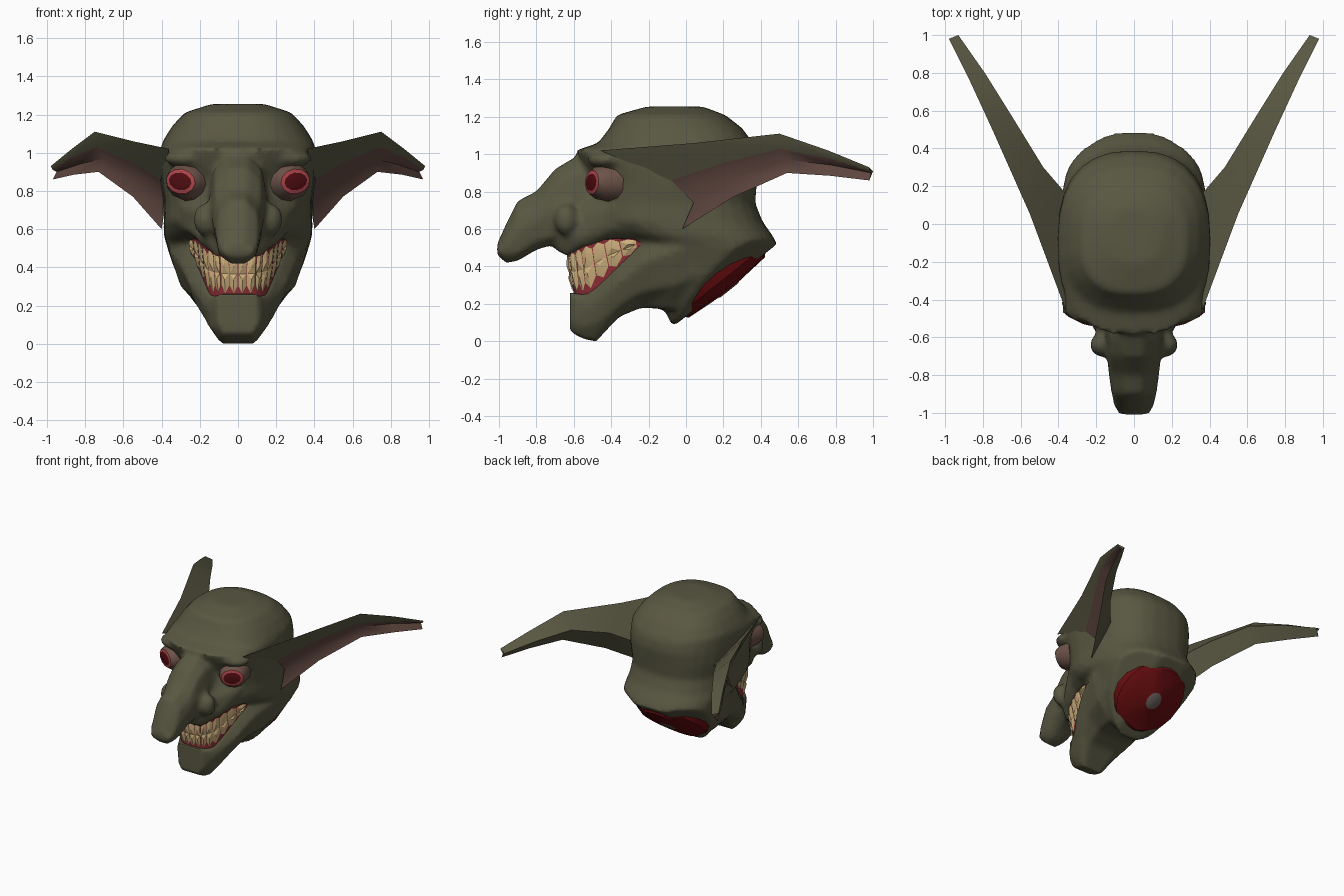
import bpy, bmesh, math
from mathutils import Matrix, Vector

cube = bpy.data.objects.get("Cube")
if cube:
    bpy.data.objects.remove(cube, do_unlink=True)


def material(name, color):
    mat = bpy.data.materials.new(name)
    mat.use_nodes = True
    mat.diffuse_color = (*color, 1)
    mat.node_tree.nodes["Principled BSDF"].inputs["Base Color"].default_value = (*color, 1)
    return mat


skin = material("olive skin", (.1, .097, .055))
ear_pink = material("ear lining", (.115, .062, .05))
lid_pink = material("eyelid", (.15, .085, .065))
rim_red = material("eye rim red", (.42, .06, .07))
eye_red = material("eye dark red", (.08, .004, .006))
gum_red = material("gum red", (.28, .03, .04))
ivory = material("tooth ivory", (.62, .44, .21))
flesh_red = material("flesh red", (.14, .004, .005))
bone_grey = material("bone grey", (.15, .12, .11))


def finish(name, bm, mats, angle=50):
    bmesh.ops.recalc_face_normals(bm, faces=bm.faces)
    mesh = bpy.data.meshes.new(name)
    bm.to_mesh(mesh)
    bm.free()
    obj = bpy.data.objects.new(name, mesh)
    bpy.context.collection.objects.link(obj)
    for mat in mats:
        mesh.materials.append(mat)
    bpy.ops.object.select_all(action='DESELECT')
    obj.select_set(True)
    bpy.context.view_layer.objects.active = obj
    bpy.ops.object.shade_smooth_by_angle(angle=math.radians(angle))
    return obj


def loft(bm, sections, rule=lambda ring, side: 0, caps=True):
    """Bridge closed sections of equal length; rule picks the material."""
    rings = [[bm.verts.new(p) for p in section] for section in sections]
    count = len(rings[0])
    for r, (a, b) in enumerate(zip(rings, rings[1:])):
        for j in range(count):
            k = (j + 1) % count
            bm.faces.new((a[j], a[k], b[k], b[j])).material_index = rule(r, j)
    if caps:
        bm.faces.new(rings[0])
        bm.faces.new(rings[-1]).material_index = rule(len(rings) - 1, 0)


def oval(z, front, back, width, sides=28, power=2 / 2.5):
    """Squarish horizontal ring of the skull."""
    points = []
    for i in range(sides):
        a = math.tau * i / sides
        c, s = math.cos(a), math.sin(a)
        x = math.copysign(abs(c) ** power, c) * width
        y = math.copysign(abs(s) ** power, s) * (back - front) / 2
        points.append((x, y + (front + back) / 2, z))
    return points


def mirrored(y, half):
    """Symmetric upright section from its left half, listed top to bottom."""
    return [(x, y, z) for x, z in half] + [(-x, y, z) for x, z in reversed(half)]


# Skull and neck
bm = bmesh.new()
loft(bm, [oval(*ring) for ring in (
    (.05, -.06, .5, .16), (.2, -.13, .5, .25), (.35, -.17, .5, .32),
    (.5, -.2, .5, .37), (.57, -.38, .46, .39), (.64, -.5, .41, .39),
    (.74, -.5, .37, .385), (.85, -.5, .38, .4), (.95, -.56, .39, .405),
    (1.02, -.59, .38, .405), (1.06, -.47, .36, .395), (1.14, -.41, .3, .345),
    (1.21, -.37, .21, .28), (1.255, -.21, .09, .14))])

# Severed neck: one sloping cut and two bevelled side cuts
for side, tilt in ((0, 0), (.13, .5), (-.13, -.5)):
    bmesh.ops.bisect_plane(bm, geom=bm.verts[:] + bm.edges[:] + bm.faces[:],
                           plane_co=(side, .21, .3), plane_no=(tilt, .62, -.78),
                           clear_outer=True)
    bmesh.ops.holes_fill(bm, edges=[e for e in bm.edges if e.is_boundary], sides=0)

# Lower jaw
loft(bm, [mirrored(y, half) for y, half in (
    (.08, ((.3, .64), (.36, .52), (.32, .36), (.2, .22))),
    (-.06, ((.31, .62), (.36, .48), (.3, .3), (.18, .17))),
    (-.24, ((.25, .53), (.31, .42), (.25, .26), (.14, .18))),
    (-.36, ((.21, .41), (.26, .32), (.21, .18), (.13, .13))),
    (-.48, ((.17, .29), (.19, .22), (.16, .1), (.09, 0))),
    (-.54, ((.15, .25), (.16, .18), (.14, .08), (.09, .01))),
    (-.62, ((.11, .26), (.11, .18), (.11, .1), (.08, .05))))])

# Upper lip and cheeks
loft(bm, [mirrored(y, half) for y, half in (
    (-.08, ((.3, .82), (.38, .76), (.38, .62), (.3, .54))),
    (-.24, ((.3, .82), (.36, .74), (.34, .6), (.26, .54))),
    (-.4, ((.2, .82), (.3, .72), (.28, .6), (.22, .55))),
    (-.55, ((.1, .8), (.2, .68), (.22, .56), (.18, .5))),
    (-.64, ((.07, .76), (.14, .64), (.16, .53), (.12, .46))),
    (-.7, ((.04, .66), (.07, .6), (.08, .54), (.06, .49))))])

# Long drooping nose
loft(bm, [mirrored(y, ((w * .35, top), (w * .85, top - .07), (w, (top + low) / 2),
                       (w * .85, low + .04), (w * .4, low)))
          for y, top, low, w in (
    (-.45, .96, .6, .16), (-.6, .98, .55, .15), (-.7, .92, .52, .145),
    (-.8, .8, .49, .135), (-.9, .75, .43, .12), (-.96, .63, .42, .11),
    (-1.01, .52, .46, .09))])

# Nostril wings and brow corners
for side in (-1, 1):
    for spot, size in (((.17, -.64, .65), (.065, .065, .085)),
                       ((.25, -.42, .97), (.14, .11, .05))):
        place = Matrix.Translation((side * spot[0], *spot[1:]))
        bmesh.ops.create_uvsphere(bm, u_segments=12, v_segments=8, radius=1,
                                  matrix=place @ Matrix.Diagonal((*size, 1)))

# Blend the skin parts into one surface
head = finish("head", bm, [skin])
remesh = head.modifiers.new("blend", 'REMESH')
remesh.mode = 'VOXEL'
remesh.voxel_size = .02
remesh.use_smooth_shade = True
soften = head.modifiers.new("soften", 'SMOOTH')
soften.factor = .5
soften.iterations = 4

# Cupped ears; section order is top, rim, hollow, lower edge, back
ear = (((.36, -.46, 1.02), (.405, -.08, .86), (.39, .04, .74), (.4, -.02, .6), (.36, .16, .84)),
       ((.55, .05, 1.06), (.555, .19, .95), (.52, .24, .87), (.55, .25, .77), (.48, .3, .93)),
       ((.75, .5, 1.11), (.74, .5, 1.03), (.7, .55, .97), (.73, .54, .9), (.64, .56, 1.01)),
       ((.87, .76, 1.02), (.865, .76, .98), (.83, .79, .94), (.86, .77, .885), (.79, .8, .97)),
       ((.98, .98, .93), (.97, .98, .91), (.95, .99, .9), (.97, .98, .86), (.93, 1, .91)))
for side, label in ((1, "left"), (-1, "right")):
    bm = bmesh.new()
    loft(bm, [[(side * x, y, z) for x, y, z in section] for section in ear],
         lambda ring, edge: int(edge in (1, 2)))
    finish(label + "_ear", bm, [skin, ear_pink], 60)


def turned(name, profile, matrix, mats, rule, sides=12):
    """Rings of (x radius, y radius, height) lofted along local z."""
    bm = bmesh.new()
    loft(bm, [[matrix @ Vector((rx * math.cos(math.tau * i / sides),
                                ry * math.sin(math.tau * i / sides), h))
               for i in range(sides)] for rx, ry, h in profile],
         lambda ring, edge: rule[ring])
    finish(name, bm, mats, 35)


# Eyes: lid, bright rim and dark sunken ball, facing slightly outward
for side, label in ((1, "left"), (-1, "right")):
    place = (Matrix.Translation((side * .27, -.44, .85))
             @ Matrix.Rotation(side * .45, 4, 'Z') @ Matrix.Rotation(math.pi / 2, 4, 'X')
             @ Matrix.Rotation(side * .15, 4, 'Z'))
    turned(label + "_eye", ((.12, .11, -.06), (.105, .095, .03), (.085, .065, .07),
                            (.066, .046, .075), (.04, .03, .08)),
           place, [lid_pink, rim_red, eye_red], (0, 0, 1, 2, 2))

# Raw flesh of the neck with a bone end
slope = Matrix.Translation((0, .21, .3)) @ Vector((0, .62, -.78)).to_track_quat('Z', 'Y').to_matrix().to_4x4()
turned("neck_flesh", ((.3, .31, -.11), (.27, .3, -.03), (.2, .26, .015), (.06, .07, .03), (.05, .06, .035)),
       slope, [flesh_red, bone_grey], (0, 0, 0, 1, 1), 20)

# Mouth: upper and lower gum lines, from the middle to the corner
upper = ((0, -.635, .47), (.1, -.62, .48), (.17, -.55, .51), (.215, -.42, .55), (.26, -.23, .545))
lower = ((0, -.6, .25), (.09, -.59, .25), (.145, -.52, .25), (.2, -.38, .375), (.26, -.23, .52))


def along(line, t):
    spot = abs(t) * (len(line) - 1)
    i = min(int(spot), len(line) - 2)
    p = Vector(line[i]).lerp(Vector(line[i + 1]), spot - i)
    return Vector((math.copysign(p.x, t), p.y, p.z))


def mouth(t, v, out=0):
    p = along(upper, t).lerp(along(lower, t), v)
    return p + Vector((p.x, p.y + .3, 0)).normalized() * out


bm = bmesh.new()
steps = [i / 10 for i in range(-10, 11)]
for a, b in zip(steps, steps[1:]):
    bm.faces.new([bm.verts.new(mouth(*p)) for p in ((a, 0), (b, 0), (b, 1), (a, 1))])
bmesh.ops.remove_doubles(bm, verts=bm.verts, dist=.001)
finish("gums", bm, [gum_red])

# Teeth: two rows of bulging plates with pointed roots
bm = bmesh.new()
count = 16
for i in range(count):
    a, b = [(-1 + 2 * (i + k) / count) * .95 for k in (.03, .97)]
    mid = (a + b) / 2
    for root, neck, edge in ((.03, .13, .5), (.93, .76, .47)):
        outline = [bm.verts.new(mouth(t, v, .006)) for t, v in
                   ((a, neck), (mid, root), (b, neck), (b, edge), (a, edge))]
        crown = bm.verts.new(mouth(mid, (neck + edge) / 2, .018))
        for p, q in zip(outline, outline[1:] + outline[:1]):
            bm.faces.new((p, q, crown))
finish("teeth", bm, [ivory], 20)
